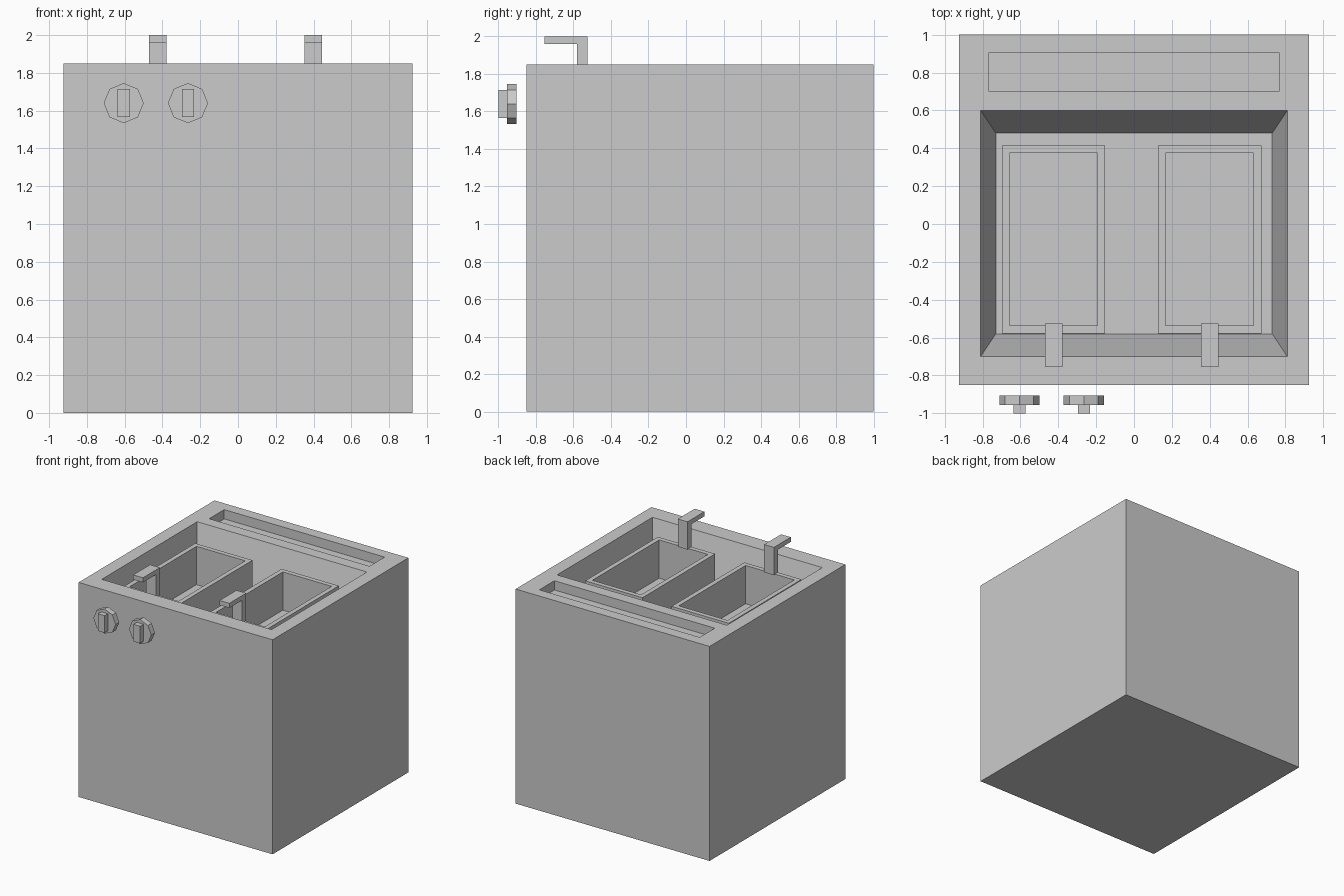
import bpy, bmesh, math
from mathutils import Matrix, Vector

if "Cube" in bpy.data.objects:
    bpy.data.objects.remove(bpy.data.objects["Cube"])


def finish(bm, name):
    bmesh.ops.recalc_face_normals(bm, faces=bm.faces[:])
    mesh = bpy.data.meshes.new(name)
    bm.to_mesh(mesh)
    bm.free()
    ob = bpy.data.objects.new(name, mesh)
    bpy.context.scene.collection.objects.link(ob)
    return ob


def box_bm(lo, hi):
    bm = bmesh.new()
    lo, hi = Vector(lo), Vector(hi)
    size = hi - lo
    m = Matrix.Translation((lo + hi) / 2) @ Matrix.Diagonal((*size, 1))
    bmesh.ops.create_cube(bm, size=1, matrix=m)
    return bm


def box(name, lo, hi):
    return finish(box_bm(lo, hi), name)


def cut(target, cutter):
    cutter.hide_render = True
    mod = target.modifiers.new("cut", 'BOOLEAN')
    mod.operation = 'DIFFERENCE'
    mod.solver = 'EXACT'
    mod.object = cutter
    bpy.context.view_layer.objects.active = target
    bpy.ops.object.modifier_apply(modifier=mod.name)
    bpy.data.objects.remove(cutter)


TOP, FLOOR = 1.85, 1.40

# Cabinet block
cabinet = box("cabinet", (-0.925, -0.85, 0), (0.925, 1.0, TOP))

# Tapered oil well: walls continue a little above the top for a clean cut
over = 0.05
k = 1 + over / (TOP - FLOOR)
bm = box_bm((-0.73, -0.58, FLOOR), (0.73, 0.48, TOP + over))
for v in bm.verts:
    if v.co.z > TOP:
        v.co.x += math.copysign(0.08 * k, v.co.x)
        v.co.y += math.copysign(0.12 * k, v.co.y)
cut(cabinet, finish(bm, "well_cutter"))

# Shallow slot along the back
cut(cabinet, box("slot_cutter", (-0.765, 0.70, TOP - 0.08), (0.765, 0.905, TOP + 0.1)))

# Two open baskets, each with a hooked handle
RIM = 1.765
for side, x in (("left", -0.425), ("right", 0.399)):
    bm = box_bm((x - 0.273, -0.577, FLOOR + 0.005), (x + 0.273, 0.414, RIM))
    top = max(bm.faces, key=lambda f: f.calc_center_median().z)
    bmesh.ops.inset_region(bm, faces=[top], thickness=0.057)
    inner = bmesh.ops.extrude_discrete_faces(bm, faces=[top])["faces"][0]
    bmesh.ops.translate(bm, verts=inner.verts[:], vec=(0, 0, FLOOR + 0.035 - RIM))
    finish(bm, side + "_basket")

    # L-shaped handle profile (y, z), extruded across x
    profile = [(-0.58, RIM - 0.005), (-0.525, RIM - 0.005), (-0.525, 2.0),
               (-0.755, 2.0), (-0.755, 1.96), (-0.58, 1.96)]
    bm = bmesh.new()
    face = bm.faces.new([bm.verts.new((x - 0.046, y, z)) for y, z in profile])
    ext = bmesh.ops.extrude_face_region(bm, geom=[face])["geom"]
    bmesh.ops.translate(bm, vec=(0.093, 0, 0),
                        verts=[g for g in ext if isinstance(g, bmesh.types.BMVert)])
    finish(bm, side + "_handle")

# Octagonal control knobs with a grip bar, standing off the front panel
for side, x in (("left", -0.605), ("right", -0.265)):
    bm = bmesh.new()
    m = Matrix.Translation((x, -0.93, 1.64)) @ Matrix.Rotation(math.pi / 2, 4, 'X')
    bmesh.ops.create_cone(bm, cap_ends=True, segments=8, radius1=0.106,
                          radius2=0.106, depth=0.05, matrix=m)
    finish(bm, side + "_knob")
    box(side + "_knob_grip", (x - 0.032, -1.0, 1.566), (x + 0.032, -0.955, 1.714))
